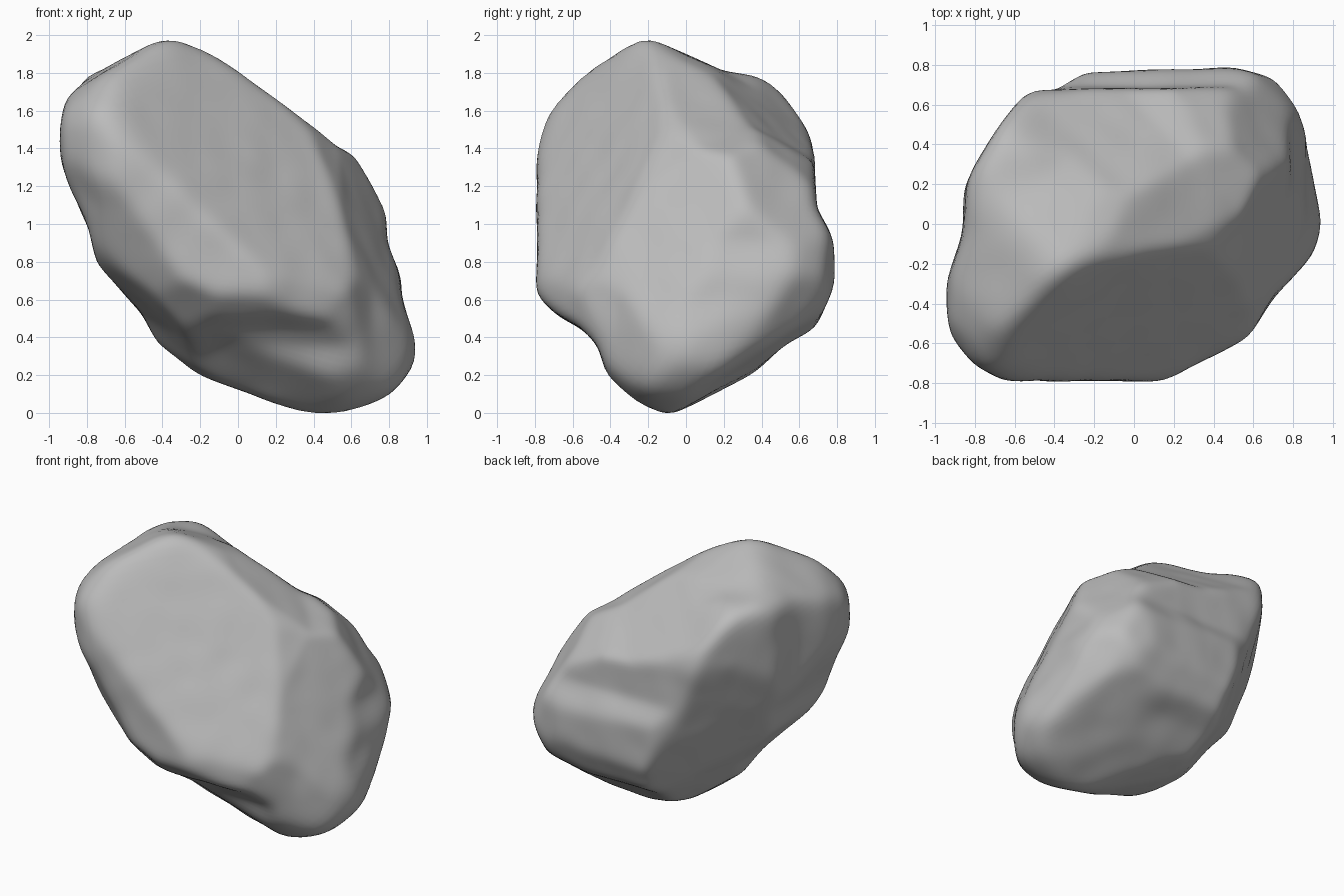
import bpy
import bmesh
import math
from mathutils import Vector, noise

if "Cube" in bpy.data.objects:
    bpy.data.objects.remove(bpy.data.objects["Cube"], do_unlink=True)

# Outline profiles around the rock's middle, as (across, up) points
front_outline = [(-.38, 1.02), (-.57, .95), (-.82, .8), (-.92, .68), (-.94, .36), (-.87, .2),
                 (-.78, 0), (-.74, -.18), (-.5, -.45), (-.42, -.6), (-.25, -.75), (.2, -.92),
                 (.45, -1.01), (.65, -.97), (.82, -.87), (.94, -.7), (.94, -.58), (.86, -.4),
                 (.85, -.25), (.78, -.08), (.77, .18), (.65, .38), (.48, .48), (.12, .8),
                 (-.1, .92)]
side_outline = [(-.23, 1.02), (-.48, .88), (-.68, .68), (-.78, .45), (-.78, -.35), (-.68, -.45),
                (-.55, -.52), (-.45, -.63), (-.42, -.8), (-.3, -.93), (-.14, -1.01), (0, -.97),
                (.3, -.8), (.53, -.6), (.68, -.52), (.78, -.3), (.77, -.05), (.68, .1),
                (.67, .4), (.6, .65), (.47, .79), (.2, .82), (0, .91)]
top_outline = [(-.55, .66), (-.38, .67), (-.25, .75), (.48, .78), (.7, .73), (.83, .6),
               (.86, .4), (.94, 0), (.9, -.15), (.7, -.35), (.56, -.58), (.3, -.7),
               (.15, -.78), (-.65, -.78), (-.8, -.7), (-.92, -.55), (-.94, -.3),
               (-.85, -.05), (-.84, .2), (-.7, .45)]
front_corner_outline = [(-.31, 1.01), (-.19, 1), (-.1, .96), (.08, .79), (.43, .52), (.6, .44),
                        (.79, .26), (.96, .05), (1.02, -.22), (.84, -.71), (.73, -.92),
                        (.57, -1.03), (.33, -1.08), (.19, -1.05), (-.34, -.66), (-.57, -.55),
                        (-.75, -.37), (-.96, .1), (-1.05, .27), (-1.07, .53), (-.99, .69),
                        (-.86, .8), (-.5, .96)]
back_corner_outline = [(.4, .91), (.58, .87), (.8, .77), (1.07, .53), (1.07, .29), (.97, .1),
                       (.9, -.13), (.82, -.23), (.48, -.51), (.31, -.68), (.19, -.76),
                       (0, -.81), (-.23, -.81), (-.47, -.71), (-.91, -.46), (-1.02, -.27),
                       (-.96, -.06), (-.61, .44), (-.43, .5), (.03, .77), (.17, .86)]
under_corner_outline = [(.04, .76), (.2, .75), (.5, .66), (.72, .68), (.82, .61), (.85, .43),
                        (.69, -.09), (.57, -.38), (.33, -.65), (.13, -.76), (-.06, -.81),
                        (-.31, -.81), (-.58, -.75), (-.74, -.6), (-.81, -.27), (-.61, .13),
                        (-.35, .54), (-.22, .65)]

# Broad broken faces, as outward direction and distance from the middle
front_slope = (Vector((.47, -.73, .5)), .52)
left_slope = (Vector((.86, -.34, .38)), .6)
back_slope = (Vector((.34, .56, .76)), .71)
slopes = [front_slope, left_slope, back_slope]


def plane_axes(turn, tilt):
    """Across and up axes of a profile plane, turned about z and tilted."""
    t, e = math.radians(turn), math.radians(tilt)
    across = Vector((math.cos(t), math.sin(t), 0))
    inward = Vector((-math.sin(t), math.cos(t), 0))
    up = inward * math.sin(e) + Vector((0, 0, 1)) * math.cos(e)
    return across, up


profiles = [
    (front_outline, plane_axes(0, 0)),
    (side_outline, plane_axes(90, 0)),
    (top_outline, plane_axes(0, 90)),
    (front_corner_outline, plane_axes(45, 20)),
    (back_corner_outline, plane_axes(225, 20)),
    (under_corner_outline, plane_axes(135, -25)),
]


def reach(outline, dx, dy):
    """How far a ray from the middle travels before it meets the outline."""
    best = math.inf
    for i, (ax, ay) in enumerate(outline):
        bx, by = outline[i - 1]
        ex, ey = bx - ax, by - ay
        det = dx * ey - dy * ex
        if abs(det) < 1e-9:
            continue
        distance = (ax * ey - ay * ex) / det
        along = (ax * dy - ay * dx) / det
        if distance > 0 and -1e-6 <= along <= 1 + 1e-6:
            best = min(best, distance)
    return best


def slope_reach(slope, ray):
    """How far a ray from the middle travels before it meets a broken face."""
    direction, distance = slope
    facing = ray.dot(direction)
    return distance / facing if facing > 0.01 else math.inf


# Rock: a ball carved down to every profile and broken face
rock_mesh = bmesh.new()
bmesh.ops.create_icosphere(rock_mesh, subdivisions=6, radius=1)
for v in rock_mesh.verts:
    ray = v.co.normalized()
    radius = min(reach(outline, ray.dot(across), ray.dot(up))
                 for outline, (across, up) in profiles)
    radius = min([radius] + [slope_reach(slope, ray) for slope in slopes])
    v.co = ray * radius

# Worn edges, then gentle lumps
for step in range(5):
    bmesh.ops.smooth_vert(rock_mesh, verts=rock_mesh.verts, factor=0.5,
                          use_axis_x=True, use_axis_y=True, use_axis_z=True)
rock_mesh.normal_update()
for v in rock_mesh.verts:
    v.co += v.normal * (0.01 + noise.noise(v.co * 5) * 0.006)

# Stand it on the ground
ground = min(v.co.z for v in rock_mesh.verts)
bmesh.ops.translate(rock_mesh, verts=rock_mesh.verts, vec=(0, 0, -ground))

mesh = bpy.data.meshes.new("rock")
rock_mesh.to_mesh(mesh)
rock_mesh.free()
rock = bpy.data.objects.new("rock", mesh)
bpy.context.collection.objects.link(rock)

# Stone grey
stone = bpy.data.materials.new("stone_grey")
stone.use_nodes = True
colour = (0.5, 0.5, 0.5, 1)
stone.diffuse_color = colour
stone.node_tree.nodes["Principled BSDF"].inputs["Base Color"].default_value = colour
mesh.materials.append(stone)

bpy.context.view_layer.objects.active = rock
rock.select_set(True)
bpy.ops.object.shade_smooth()
